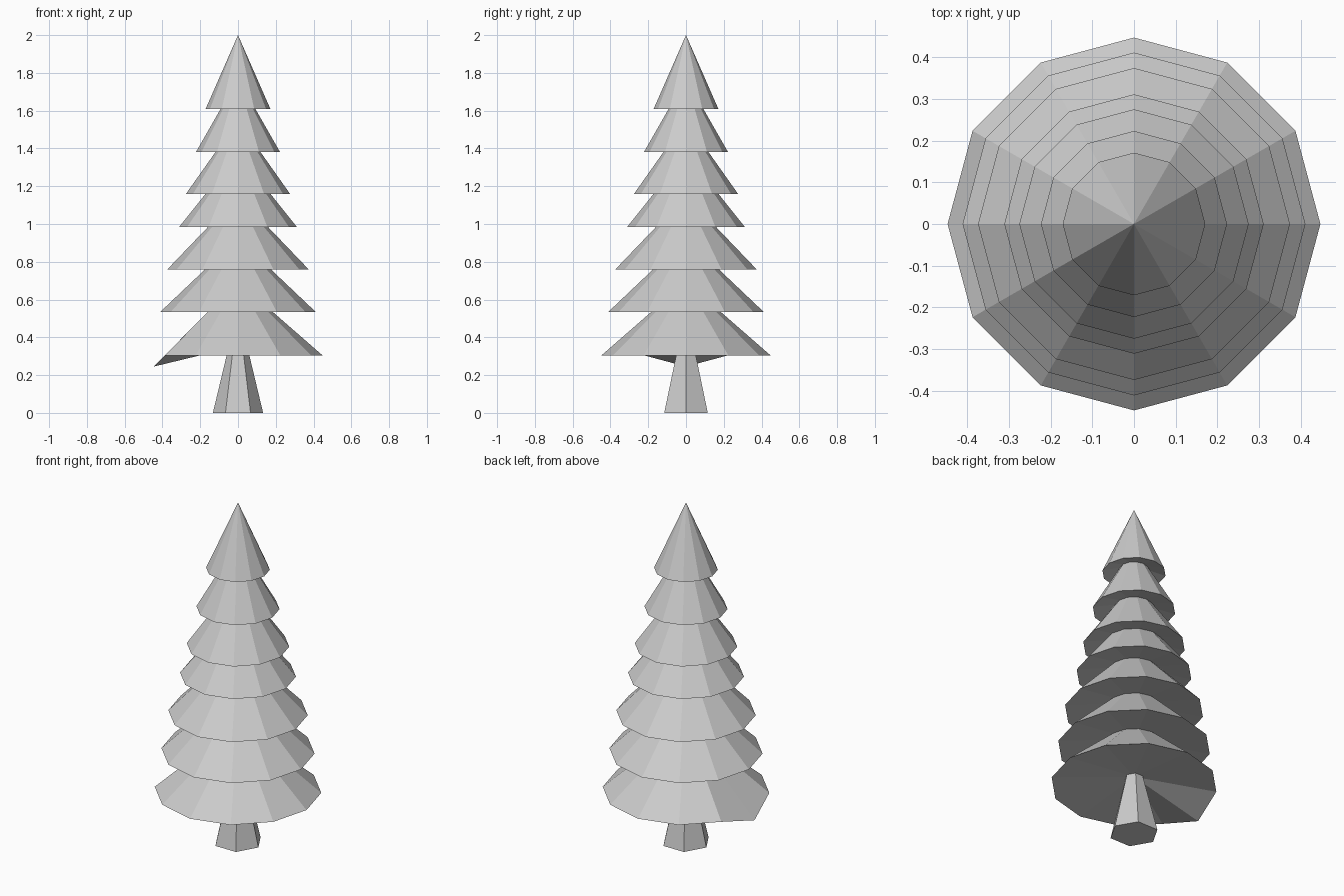
import bpy
import bmesh
from math import cos, sin, tau

old = bpy.data.objects.get("Cube")
if old:
    bpy.data.objects.remove(old, do_unlink=True)

grey = bpy.data.materials.new("plain grey")
grey.use_nodes = True
colour = (0.6, 0.6, 0.6, 1)
grey.diffuse_color = colour
grey.node_tree.nodes["Principled BSDF"].inputs["Base Color"].default_value = colour


def ring(bm, sides, radius, z):
    return [bm.verts.new((radius * cos(tau * i / sides), radius * sin(tau * i / sides), z))
            for i in range(sides)]


def finish(bm, name):
    bmesh.ops.recalc_face_normals(bm, faces=bm.faces)
    mesh = bpy.data.meshes.new(name)
    bm.to_mesh(mesh)
    bm.free()
    mesh.materials.append(grey)
    obj = bpy.data.objects.new(name, mesh)
    bpy.context.collection.objects.link(obj)


def branch_tier(name, radius, z, droop=0.0):
    """Twelve-sided cone with a slightly hollow underside."""
    bm = bmesh.new()
    rim = ring(bm, 12, radius, z)
    tip = bm.verts.new((0, 0, z + 0.39))
    hollow = bm.verts.new((0, 0, z + 0.048))
    for a, b in zip(rim, rim[1:] + rim[:1]):
        bm.faces.new((a, b, tip))
        bm.faces.new((b, a, hollow))
    # one corner of the rim may hang down on the right
    rim[6].co.z -= droop
    finish(bm, name)


# Tapered six-sided trunk
bm = bmesh.new()
low, high = ring(bm, 6, 0.133, 0), ring(bm, 6, 0.048, 0.355)
for i in range(6):
    j = (i + 1) % 6
    bm.faces.new((low[i], low[j], high[j], high[i]))
bm.faces.new(low)
bm.faces.new(high)
finish(bm, "trunk")

# Stacked branch tiers, bottom to top: radius, rim height
tiers = [(0.447, 0.305), (0.411, 0.535), (0.374, 0.76), (0.311, 0.985),
         (0.275, 1.16), (0.223, 1.38), (0.171, 1.61)]
for n, (radius, z) in enumerate(tiers, 1):
    branch_tier(f"branch_tier_{n}", radius, z, 0.06 if n == 1 else 0)
